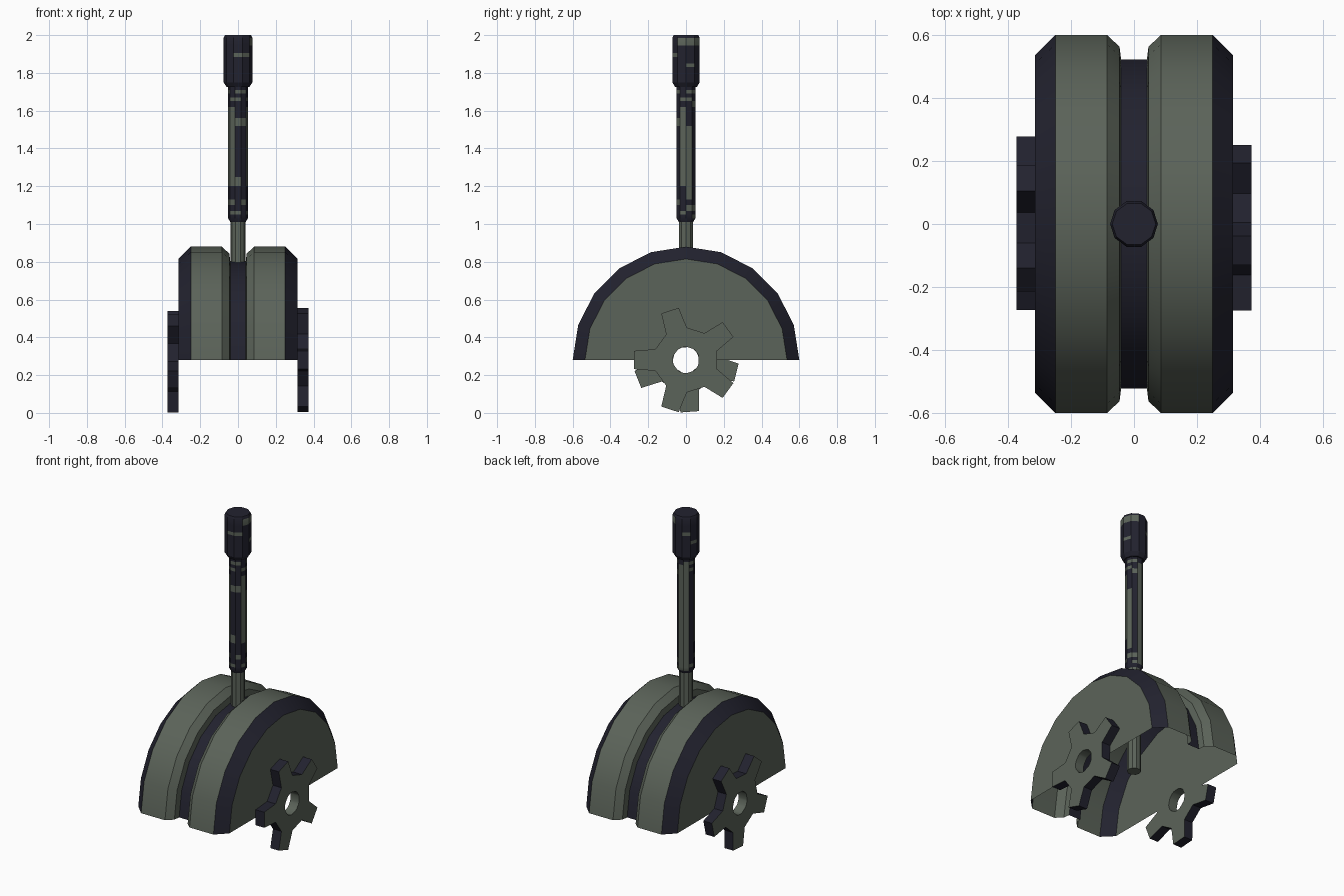
import bpy, bmesh, math

if "Cube" in bpy.data.objects:
    bpy.data.objects.remove(bpy.data.objects["Cube"])

CZ = 0.28  # height of the drum axis


def material(name, rgb):
    m = bpy.data.materials.new(name)
    m.diffuse_color = (*rgb, 1)
    m.use_nodes = True
    m.node_tree.nodes["Principled BSDF"].inputs["Base Color"].default_value = m.diffuse_color
    return m


MATS = [material("grey_green", (0.105, 0.125, 0.10)),
        material("dark_navy", (0.016, 0.016, 0.028))]
GREEN, DARK = 0, 1


def finish(bm, name):
    bmesh.ops.recalc_face_normals(bm, faces=bm.faces)
    me = bpy.data.meshes.new(name)
    bm.to_mesh(me)
    bm.free()
    for m in MATS:
        me.materials.append(m)
    ob = bpy.data.objects.new(name, me)
    bpy.context.collection.objects.link(ob)
    bpy.ops.object.select_all(action='DESELECT')
    ob.select_set(True)
    bpy.context.view_layer.objects.active = ob
    bpy.ops.object.shade_smooth_by_angle(angle=math.radians(30))
    return ob


def post(name, profile, rule, cap, segs=10):
    """Upright turned part; profile is (radius, z), rule(z, column) gives the colour."""
    bm = bmesh.new()
    rings = [[bm.verts.new((r * math.cos(2 * math.pi * k / segs),
                            r * math.sin(2 * math.pi * k / segs), z))
              for k in range(segs)] for r, z in profile]
    for i in range(len(rings) - 1):
        for k in range(segs):
            n = (k + 1) % segs
            f = bm.faces.new((rings[i][k], rings[i][n], rings[i + 1][n], rings[i + 1][k]))
            f.material_index = rule((profile[i][1] + profile[i + 1][1]) / 2, k)
    for ring in (rings[0], rings[-1]):
        bm.faces.new(ring).material_index = cap
    return finish(bm, name)


# Hollow half drum: (radius, x) from the left plate to the right plate
half = [(0.07, 0.315), (0.535, 0.315), (0.60, 0.25), (0.60, 0.085), (0.563, 0.046), (0.523, 0.041)]
prof = [(r, -x) for r, x in half] + half[::-1]
bm = bmesh.new()
rows = [[bm.verts.new((x, r * math.cos(math.pi * k / 10), CZ + r * math.sin(math.pi * k / 10)))
         for k in range(11)] for r, x in prof]
for i in range(len(rows) - 1):
    for k in range(10):
        f = bm.faces.new((rows[i][k], rows[i][k + 1], rows[i + 1][k + 1], rows[i + 1][k]))
        # outer chamfers and groove floor are dark
        f.material_index = DARK if i in (1, 5, 9) else GREEN
finish(bm, "half_drum")


# Five-toothed gears on both sides, turned differently
def gear(name, x0, x1, turn):
    bm = bmesh.new()
    polar = []
    for t in range(5):
        c = turn + 72 * t
        polar += [(0.172, c - 19.5), (0.279, c - 10), (0.279, c + 10), (0.172, c + 19.5)]

    def loop(x, hole):
        return [bm.verts.new((x, (0.07 if hole else r) * math.cos(math.radians(a)),
                              CZ + (0.07 if hole else r) * math.sin(math.radians(a))))
                for r, a in polar]

    a, b, c, d = loop(x0, True), loop(x0, False), loop(x1, False), loop(x1, True)
    for p, q, mat in ((a, b, GREEN), (b, c, DARK), (c, d, GREEN), (d, a, GREEN)):
        for k in range(20):
            n = (k + 1) % 20
            bm.faces.new((p[k], p[n], q[n], q[k])).material_index = mat
    finish(bm, name)


gear("gear_right", 0.315, 0.374, 36)
gear("gear_left", -0.315, -0.374, -86)

# Lever shaft
post("shaft", [(0.04, 0.35), (0.04, 1.02)], lambda z, k: GREEN, GREEN)

# Patterned grip: each band lists its dark columns (0 starts at +x, counter-clockwise)
GRIP = [(1.03, "0456789"), (1.05, "0158"), (1.07, "456789"), (1.10, "14790"), (1.13, "1456789"),
        (1.20, "148"), (1.25, "1478"), (1.52, "014"), (1.56, "14780"), (1.62, "0456789"),
        (1.65, "158"), (1.67, "01456789"), (1.69, "269"), (1.71, "0123456789")]


def banded(bands):
    def rule(z, k):
        cols = "0123456789"
        for z0, c in bands:
            if z > z0:
                cols = c
        return DARK if str(k) in cols else GREEN
    return rule


post("grip", [(0.04, 1.01)] + [(0.052, z) for z, c in GRIP] + [(0.052, 1.735)], banded(GRIP), DARK)

# Patterned end knob
KNOB = [(1.75, "0123456789"), (1.83, "12356789"), (1.85, "0123456789"), (1.885, "0124569"),
        (1.905, "0123456789"), (1.945, "2345678"), (1.985, "0123456789")]
post("knob", [(0.06, 1.725)] + [(0.076, z) for z, c in KNOB] + [(0.069, 2.0)], banded(KNOB), DARK)
